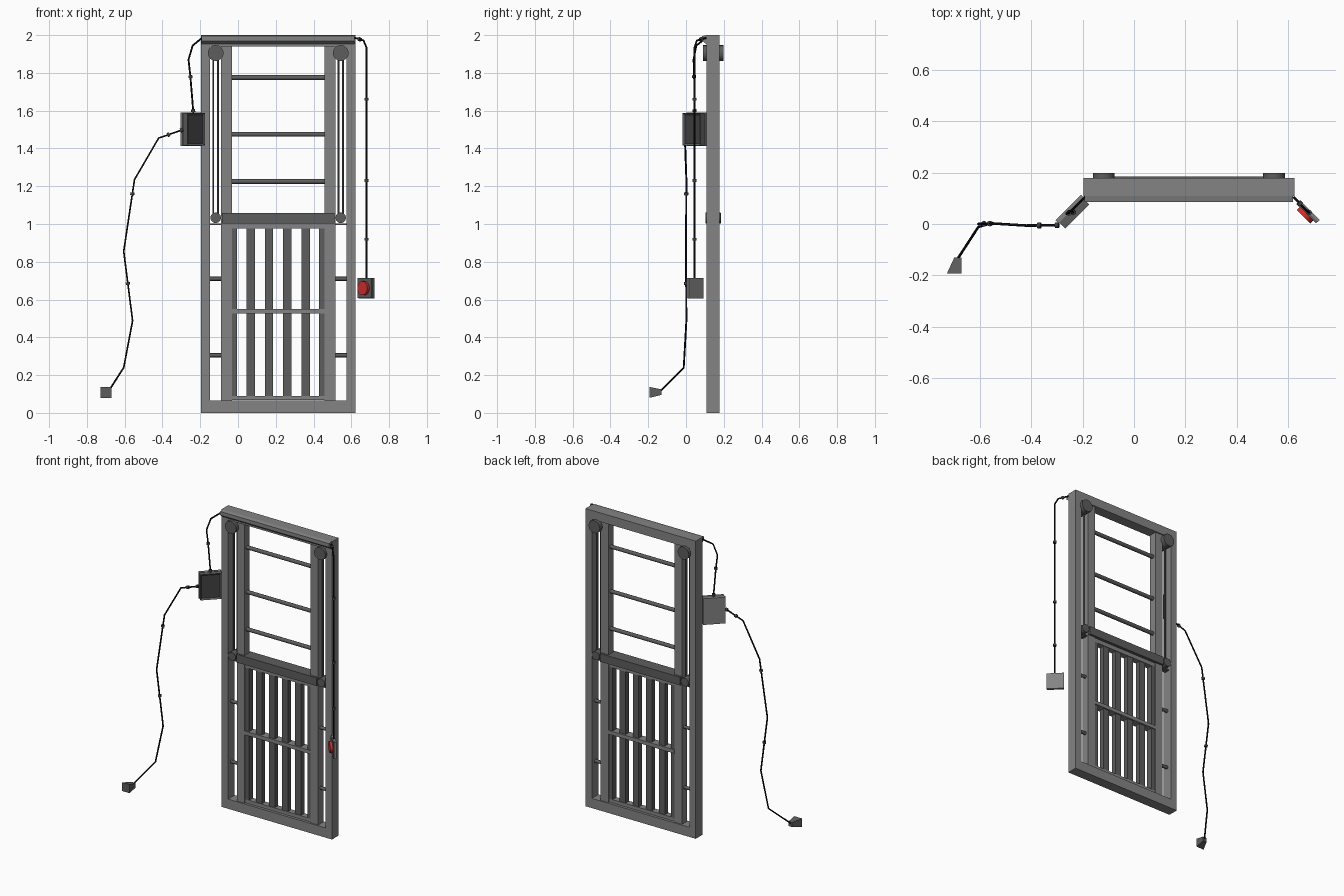
import bpy, bmesh, math
from mathutils import Vector, Matrix

if "Cube" in bpy.data.objects:
    bpy.data.objects.remove(bpy.data.objects["Cube"], do_unlink=True)


def material(name, rgb):
    m = bpy.data.materials.new(name)
    m.use_nodes = True
    m.diffuse_color = (*rgb, 1)
    m.node_tree.nodes["Principled BSDF"].inputs["Base Color"].default_value = (*rgb, 1)
    return m


GREY = material("frame grey", (0.23, 0.23, 0.23))
DARK = material("dark steel", (0.11, 0.11, 0.11))
PANEL = material("charcoal panel", (0.055, 0.055, 0.055))
RED = material("button red", (0.62, 0.03, 0.025))
BLACK = material("cable black", (0.004, 0.004, 0.007))


def finish(name, bm, *mats, smooth=False):
    bmesh.ops.recalc_face_normals(bm, faces=bm.faces[:])
    me = bpy.data.meshes.new(name)
    bm.to_mesh(me)
    bm.free()
    for m in mats:
        me.materials.append(m)
    ob = bpy.data.objects.new(name, me)
    bpy.context.collection.objects.link(ob)
    if smooth:
        bpy.ops.object.select_all(action='DESELECT')
        ob.select_set(True)
        bpy.context.view_layer.objects.active = ob
        bpy.ops.object.shade_smooth_by_angle(angle=math.radians(46))
    return ob


def box(name, x, y, z, mat):
    """Box from its (min, max) range on each axis."""
    bm = bmesh.new()
    bmesh.ops.create_cube(bm, size=1)
    for v in bm.verts:
        v.co = [r[0] + (c + 0.5) * (r[1] - r[0]) for c, r in zip(v.co, (x, y, z))]
    return finish(name, bm, mat)


def rod(name, a, b, r, mat, sides=8):
    """Cylinder between two points."""
    a, b = Vector(a), Vector(b)
    bm = bmesh.new()
    turn = (b - a).to_track_quat('Z', 'Y').to_matrix().to_4x4()
    bmesh.ops.create_cone(bm, cap_ends=True, segments=sides, radius1=r, radius2=r,
                          depth=(b - a).length,
                          matrix=Matrix.Translation((a + b) / 2) @ turn)
    return finish(name, bm, mat, smooth=True)


def cable(name, points, r=0.005):
    cu = bpy.data.curves.new(name, 'CURVE')
    cu.dimensions = '3D'
    cu.bevel_depth = r
    cu.bevel_resolution = 1
    cu.use_fill_caps = True
    sp = cu.splines.new('POLY')
    sp.points.add(len(points) - 1)
    for p, co in zip(sp.points, points):
        p.co = (*co, 1)
    cu.materials.append(BLACK)
    bpy.context.collection.objects.link(bpy.data.objects.new(name, cu))


def clip(name, points, z):
    """Short collar around a cable where it passes height z."""
    for a, b in zip(points, points[1:]):
        if b[2] <= z <= a[2]:
            a, b = Vector(a), Vector(b)
            c = a.lerp(b, (a.z - z) / (a.z - b.z))
            d = (b - a).normalized() * 0.007
            rod(name, c - d, c + d, 0.011, PANEL)
            return


# Outer frame
Y0, Y1 = 0.108, 0.178
CX = 0.213                                   # centre line of the gate
FY = (Y0, Y1)
box("bottom_rail", (-0.197, 0.623), FY, (0, 0.065), GREY)
box("top_rail", (-0.197, 0.623), FY, (1.94, 2.0), GREY)
bm = bmesh.new()
profile = [(Y0, 2.0), (0.085, 1.995), (0.085, 1.97), (Y0, 1.952)]
ring = [bm.verts.new((-0.192, y, z)) for y, z in profile]
face = bm.faces.new(ring)
ext = bmesh.ops.extrude_face_region(bm, geom=[face])["geom"]
bmesh.ops.translate(bm, vec=(0.81, 0, 0),
                    verts=[g for g in ext if isinstance(g, bmesh.types.BMVert)])
finish("top_cap", bm, GREY)

# Parts mirrored about the centre line
for side, s in (("right", -1), ("left", 1)):
    def span(a, b):
        return tuple(sorted((CX + s * a, CX + s * b)))

    px = CX + s * 0.331
    box(side + "_outer_stile", span(0.362, 0.41), FY, (0.065, 1.94), GREY)
    box(side + "_inner_stile", span(0.245, 0.302), (0.116, 0.17), (0.065, 1.94), GREY)
    for z in (0.305, 0.71):
        rod(side + "_slot_rung", (CX + s * 0.3, 0.143, z), (CX + s * 0.364, 0.143, z), 0.011, DARK)
    rod(side + "_top_pulley", (px, 0.09, 1.905), (px, 0.198, 1.905), 0.042, DARK, 16)
    rod(side + "_lower_pulley", (px, 0.103, 1.033), (px, 0.183, 1.033), 0.028, DARK, 16)
    for dx in (-0.013, 0.013):
        rod(side + "_lift_cable", (px + dx, 0.143, 1.03), (px + dx, 0.143, 1.9), 0.006, DARK, 6)

# Cross bar and upper rungs
box("lift_bar", (-0.085, 0.511), (0.103, 0.184), (1.003, 1.058), DARK)
box("guide_strip", (-0.155, 0.58), (0.125, 0.16), (0.995, 1.003), DARK)
for z in (1.775, 1.475, 1.225):
    rod("upper_rung", (-0.035, 0.143, z), (0.461, 0.143, z), 0.013, DARK)

# Barred door
DY = (0.122, 0.164)
box("door_top_rail", (-0.032, 0.458), DY, (0.975, 1.003), GREY)
box("door_bottom_rail", (-0.032, 0.458), DY, (0.067, 0.09), GREY)
box("door_cross_bar", (-0.032, 0.458), (0.115, 0.171), (0.526, 0.551), GREY)
for x0 in (-0.032, 0.43):
    box("door_edge", (x0, x0 + 0.028), DY, (0.085, 0.98), DARK)
for i in range(4):
    x = CX + (i - 1.5) * 0.097
    box("door_bar", (x - 0.022, x + 0.022), (0.126, 0.16), (0.085, 0.98), DARK)


def place(ob, loc, degrees):
    ob.location = loc
    ob.rotation_euler.z = math.radians(degrees)


# Control box, turned towards the gate
spot = (-0.238, 0.046, 1.502)
place(box("control_box_back", (-0.07, 0.07), (0.008, 0.025), (-0.088, 0.088), GREY), spot, 45)
bm = bmesh.new()
bmesh.ops.create_cube(bm, size=1)
bmesh.ops.scale(bm, vec=(0.132, 0.033, 0.172), verts=bm.verts)
bmesh.ops.translate(bm, vec=(0, -0.0085, 0), verts=bm.verts)
bm.faces.ensure_lookup_table()
front = min(bm.faces, key=lambda f: f.calc_center_median().y)
bmesh.ops.inset_individual(bm, faces=[front], thickness=0.014)
bmesh.ops.translate(bm, vec=(0, 0.008, 0), verts=front.verts)
front.material_index = 1
place(finish("control_box_front", bm, DARK, PANEL), spot, 45)

# Button plate, turned the other way
spot = (0.676, 0.046, 0.66)
place(box("button_plate_back", (-0.054, 0.054), (0, 0.011), (-0.055, 0.055), GREY), spot, -45)
place(box("button_plate_front", (-0.052, 0.052), (-0.009, 0), (-0.053, 0.053), DARK), spot, -45)
place(rod("red_button", (0, -0.025, 0), (0, -0.008, 0), 0.037, RED, 20), spot, -45)

# Flared sensor at the end of the long cable
bm = bmesh.new()
bmesh.ops.create_cube(bm, size=1)
for v in bm.verts:
    if v.co.y < 0:
        v.co = (-0.727 if v.co.x < 0 else -0.67, -0.193, 0.08 if v.co.z < 0 else 0.137)
    else:
        v.co = (-0.698 if v.co.x < 0 else -0.67, -0.13, 0.095 if v.co.z < 0 else 0.125)
finish("sensor_head", bm, DARK)

# Cables and their collars
box_cable = [(-0.19, 0.105, 1.985), (-0.24, 0.055, 1.945), (-0.262, 0.04, 1.87),
             (-0.252, 0.043, 1.78), (-0.236, 0.046, 1.585)]
sensor_cable = [(-0.29, -0.005, 1.5), (-0.42, -0.006, 1.455), (-0.548, 0.002, 1.235),
                (-0.605, 0.0, 0.855), (-0.558, 0.002, 0.488), (-0.605, -0.012, 0.24),
                (-0.685, -0.135, 0.115)]
button_cable = [(0.62, 0.105, 1.985), (0.664, 0.058, 1.972), (0.68, 0.045, 1.935),
                (0.68, 0.045, 0.71)]
for name, path, heights in (("box_cable", box_cable, (1.78, 1.6)),
                            ("sensor_cable", sensor_cable, (1.497, 1.473, 1.16, 0.685)),
                            ("button_cable", button_cable, (1.978, 1.66, 1.23, 0.92))):
    cable(name, path)
    for h in heights:
        clip(name + "_collar", path, h)
